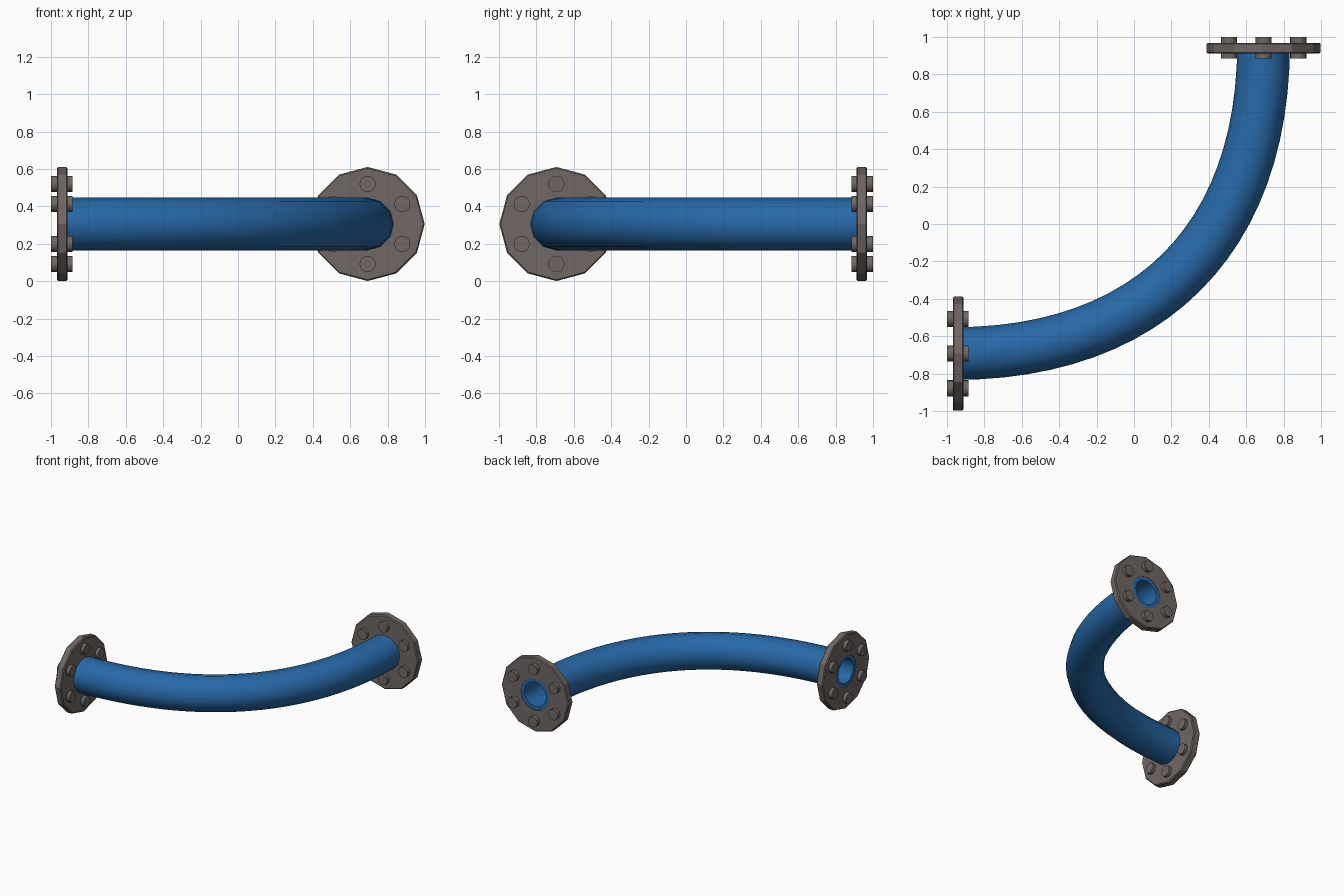
import bpy, bmesh, math
from mathutils import Matrix, Vector

cube = bpy.data.objects.get("Cube")
if cube:
    bpy.data.objects.remove(cube, do_unlink=True)

AXIS_Z = 0.306      # height of the pipe centre line
OFFSET = 0.693      # sideways position of each pipe end
FACE = 0.94         # middle of each flange


def material(name, colour):
    m = bpy.data.materials.new(name)
    m.use_nodes = True
    m.diffuse_color = (*colour, 1)
    m.node_tree.nodes["Principled BSDF"].inputs["Base Color"].default_value = (*colour, 1)
    return m


blue = material("pipe blue", (0.02, 0.14, 0.39))
grey = material("flange grey", (0.16, 0.135, 0.125))


def add_object(name, bm, mat, matrix=Matrix()):
    bmesh.ops.recalc_face_normals(bm, faces=bm.faces[:])
    mesh = bpy.data.meshes.new(name)
    bm.to_mesh(mesh)
    bm.free()
    mesh.materials.append(mat)
    obj = bpy.data.objects.new(name, mesh)
    obj.matrix_world = matrix
    bpy.context.collection.objects.link(obj)
    return obj


def smooth(obj, angle):
    bpy.ops.object.select_all(action='DESELECT')
    obj.select_set(True)
    bpy.context.view_layer.objects.active = obj
    bpy.ops.object.shade_smooth_by_angle(angle=math.radians(angle))


def ring(bm, radius, z, sides):
    return [bm.verts.new((radius * math.cos(math.tau * i / sides),
                          radius * math.sin(math.tau * i / sides), z)) for i in range(sides)]


def bridge(bm, a, b):
    n = len(a)
    for i in range(n):
        bm.faces.new((a[i], a[(i + 1) % n], b[(i + 1) % n], b[i]))


def revolve(profile, sides):
    """Closed ring body from a (radius, height) profile."""
    bm = bmesh.new()
    rings = [ring(bm, r, z, sides) for r, z in profile]
    for a, b in zip(rings, rings[1:] + rings[:1]):
        bridge(bm, a, b)
    return bm


# Hollow pipe swept along a smooth bend
def bend(t, reach=1.02):
    p = [Vector((-FACE - 0.026, -OFFSET, AXIS_Z)), Vector((-FACE + reach, -OFFSET, AXIS_Z)),
         Vector((OFFSET, FACE - reach, AXIS_Z)), Vector((OFFSET, FACE + 0.026, AXIS_Z))]
    s = 1 - t
    point = s**3 * p[0] + 3 * s*s*t * p[1] + 3 * s*t*t * p[2] + t**3 * p[3]
    tangent = s*s * (p[1] - p[0]) + 2*s*t * (p[2] - p[1]) + t*t * (p[3] - p[2])
    return point, tangent.normalized()


SIDES, STEPS = 12, 24
bm = bmesh.new()
walls = []
for radius in (0.141, 0.1):
    rows = []
    for k in range(STEPS + 1):
        centre, along = bend(k / STEPS)
        side = along.cross(Vector((0, 0, 1)))
        rows.append([bm.verts.new(centre + radius * (math.cos(a) * side + math.sin(a) * Vector((0, 0, 1))))
                     for a in (math.tau * i / SIDES for i in range(SIDES))])
    for a, b in zip(rows, rows[1:]):
        bridge(bm, a, b)
    walls.append(rows)
for end in (0, -1):
    bridge(bm, walls[0][end], walls[1][end])
smooth(add_object("pipe", bm, blue), 40)

# Flange with bolts at each end, local z pointing out of the pipe
ends = {
    "left_flange": Matrix.Translation((OFFSET, FACE, AXIS_Z)) @ Matrix.Rotation(-math.pi / 2, 4, 'X'),
    "right_flange": Matrix.Translation((-FACE, -OFFSET, AXIS_Z)) @ Matrix.Rotation(-math.pi / 2, 4, 'Y'),
}
R, H, B = 0.305, 0.029, 0.007
for name, place in ends.items():
    profile = [(0.13, -H), (R - B, -H), (R, B - H), (R, H - B), (R - B, H), (0.13, H)]
    add_object(name, revolve(profile, 12), grey, place)
    bm = bmesh.new()
    # one bolt sits at the very top of each flange
    top = math.pi / 2 if name == "left_flange" else 0
    for i in range(6):
        a = top + math.tau * i / 6
        spot = Matrix.Translation((0.214 * math.cos(a), 0.214 * math.sin(a), 0.002))
        bmesh.ops.create_cone(bm, cap_ends=True, segments=20, radius1=0.043, radius2=0.043,
                              depth=0.114, matrix=spot)
    smooth(add_object(name.replace("flange", "bolts"), bm, grey, place), 40)
